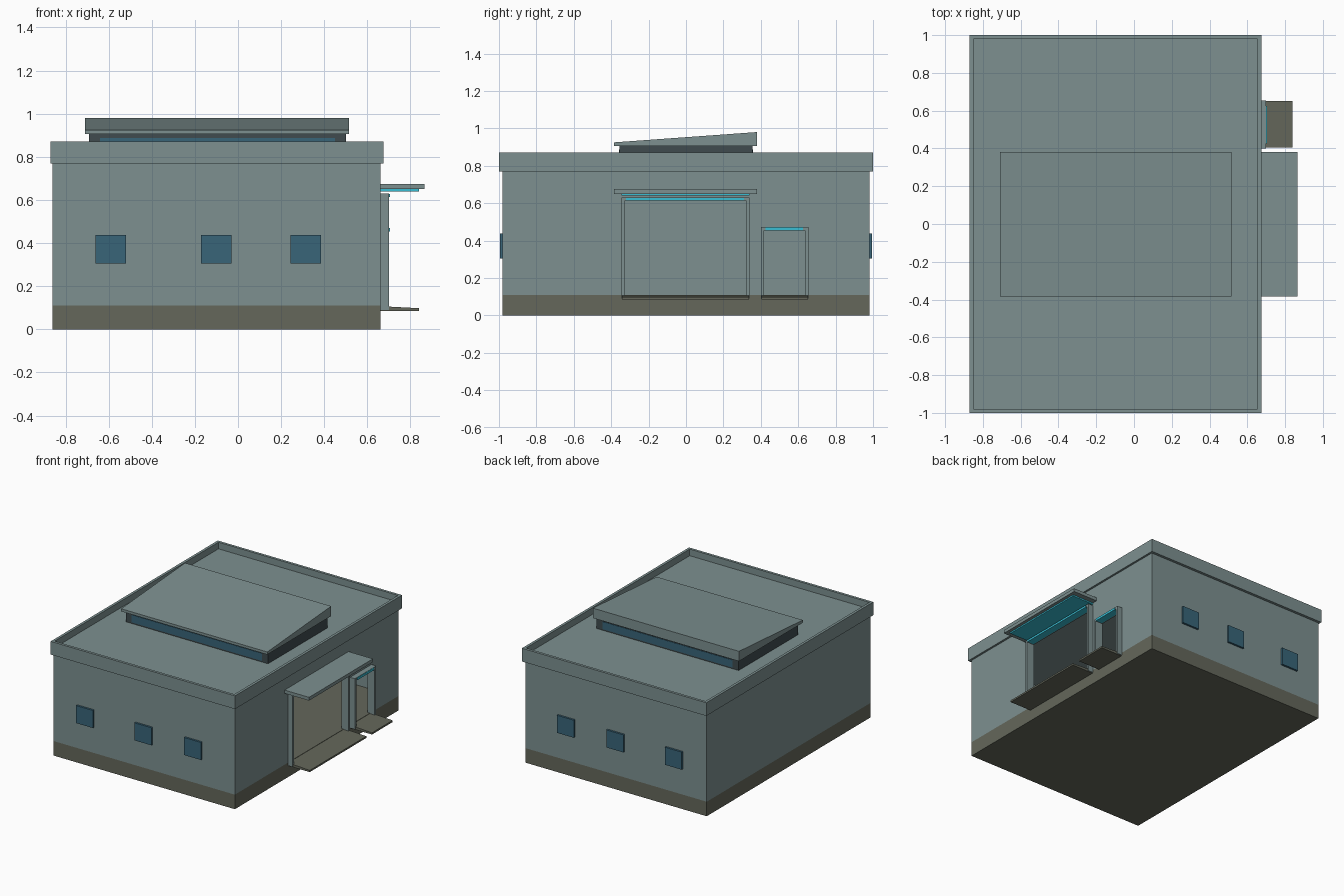
import bpy
import bmesh

cube = bpy.data.objects.get("Cube")
if cube:
    bpy.data.objects.remove(cube, do_unlink=True)


def material(name, r, g, b):
    m = bpy.data.materials.new(name)
    m.use_nodes = True
    m.diffuse_color = (r, g, b, 1)
    m.node_tree.nodes["Principled BSDF"].inputs["Base Color"].default_value = (r, g, b, 1)
    return m


WALL = material("grey_green_wall", 0.205, 0.28, 0.28)
OLIVE = material("olive_concrete", 0.128, 0.136, 0.104)
GLASS = material("blue_glass", 0.04, 0.13, 0.19)
DARK = material("dark_frame", 0.05, 0.07, 0.078)
CYAN = material("cyan_light", 0.04, 0.52, 0.66)


def make_object(name, bm, mat):
    bmesh.ops.recalc_face_normals(bm, faces=bm.faces)
    mesh = bpy.data.meshes.new(name)
    bm.to_mesh(mesh)
    bm.free()
    mesh.materials.append(mat)
    ob = bpy.data.objects.new(name, mesh)
    bpy.context.scene.collection.objects.link(ob)
    return ob


def box(name, x, y, z, mat):
    """Box from (low, high) pairs on each axis."""
    bm = bmesh.new()
    bmesh.ops.create_cube(bm, size=1)
    for v in bm.verts:
        v.co = [r[0] if c < 0 else r[1] for c, r in zip(v.co, (x, y, z))]
    return make_object(name, bm, mat)


def prism(name, profile, length, axis, mat):
    """Extrude a flat profile along x (profile is y, z) or y (profile is x, z)."""
    bm = bmesh.new()
    lo, hi = length
    points = [(lo, a, b) if axis == "x" else (a, lo, b) for a, b in profile]
    face = bm.faces.new([bm.verts.new(p) for p in points])
    new = bmesh.ops.extrude_face_region(bm, geom=[face])["geom"]
    step = (hi - lo, 0, 0) if axis == "x" else (0, hi - lo, 0)
    bmesh.ops.translate(bm, vec=step, verts=[g for g in new if isinstance(g, bmesh.types.BMVert)])
    return make_object(name, bm, mat)


def cut(target, x, y, z):
    """Subtract a box from the target."""
    cutter = box("cutter", x, y, z, WALL)
    cutter.hide_render = True
    mod = target.modifiers.new("cut", "BOOLEAN")
    mod.operation = "DIFFERENCE"
    mod.solver = "EXACT"
    mod.object = cutter
    bpy.context.view_layer.objects.active = target
    bpy.ops.object.modifier_apply(modifier=mod.name)
    bpy.data.objects.remove(cutter, do_unlink=True)


# Door openings: name, y range, lintel underside, frame top
DOORS = [("large", (-0.345, 0.34), 0.615, 0.63),
         ("small", (0.40, 0.655), 0.455, 0.472)]
JAMB = 0.018

# Foundation and hollow building
box("foundation", (-0.86, 0.66), (-0.98, 0.98), (0, 0.11), OLIVE)
walls = box("walls", (-0.86, 0.66), (-0.98, 0.98), (0.11, 0.82), WALL)
cut(walls, (-0.84, 0.64), (-0.96, 0.96), (0.05, 0.77))
for _, (y0, y1), head, _ in DOORS:
    cut(walls, (0.6, 0.72), (y0 + JAMB, y1 - JAMB), (0.05, head))

# Parapet ring round the roof
parapet = box("parapet", (-0.87, 0.675), (-1, 1), (0.77, 0.87), WALL)
cut(parapet, (-0.85, 0.655), (-0.98, 0.98), (0.7, 0.9))

# Windows on the front and back
for side, name in ((-1, "front"), (1, "back")):
    for i, x in enumerate((-0.59, -0.1, 0.315)):
        box(f"{name}_window_{i + 1}", (x - 0.071, x + 0.071),
            sorted((side * 0.97, side * 0.995)), (0.305, 0.438), GLASS)

# Door surrounds, lintel lights and sloping doorsteps
for name, (y0, y1), head, top in DOORS:
    box(f"{name}_door_jamb_front", (0.655, 0.70), (y0, y0 + JAMB), (0.09, top), WALL)
    box(f"{name}_door_jamb_back", (0.655, 0.70), (y1 - JAMB, y1), (0.09, top), WALL)
    box(f"{name}_door_lintel", (0.655, 0.70), (y0 + JAMB, y1 - JAMB), (head, top), WALL)
    box(f"{name}_door_light", (0.65, 0.704), (y0 + 0.025, y1 - 0.03),
        (head - 0.002, top - 0.002), CYAN)
    prism(f"{name}_doorstep", [(0.65, 0.085), (0.84, 0.085), (0.84, 0.098), (0.65, 0.108)],
          (y0 + 0.004, y1 - 0.004), "y", OLIVE)

# Canopy over the large door with its light panel
box("canopy", (0.655, 0.865), (-0.385, 0.38), (0.65, 0.675), WALL)
box("canopy_light", (0.66, 0.84), (-0.345, 0.34), (0.64, 0.65), CYAN)

# Rooftop skylight with glass strips and a wedge roof
box("skylight_frame", (-0.69, 0.50), (-0.355, 0.355), (0.815, 0.91), DARK)
for side, name in ((-1, "front"), (1, "back")):
    box(f"skylight_glass_{name}", (-0.64, 0.45),
        sorted((side * 0.352, side * 0.358)), (0.83, 0.887), GLASS)
prism("skylight_roof", [(-0.385, 0.905), (0.38, 0.905), (0.38, 0.98), (-0.385, 0.925)],
      (-0.71, 0.515), "x", WALL)
